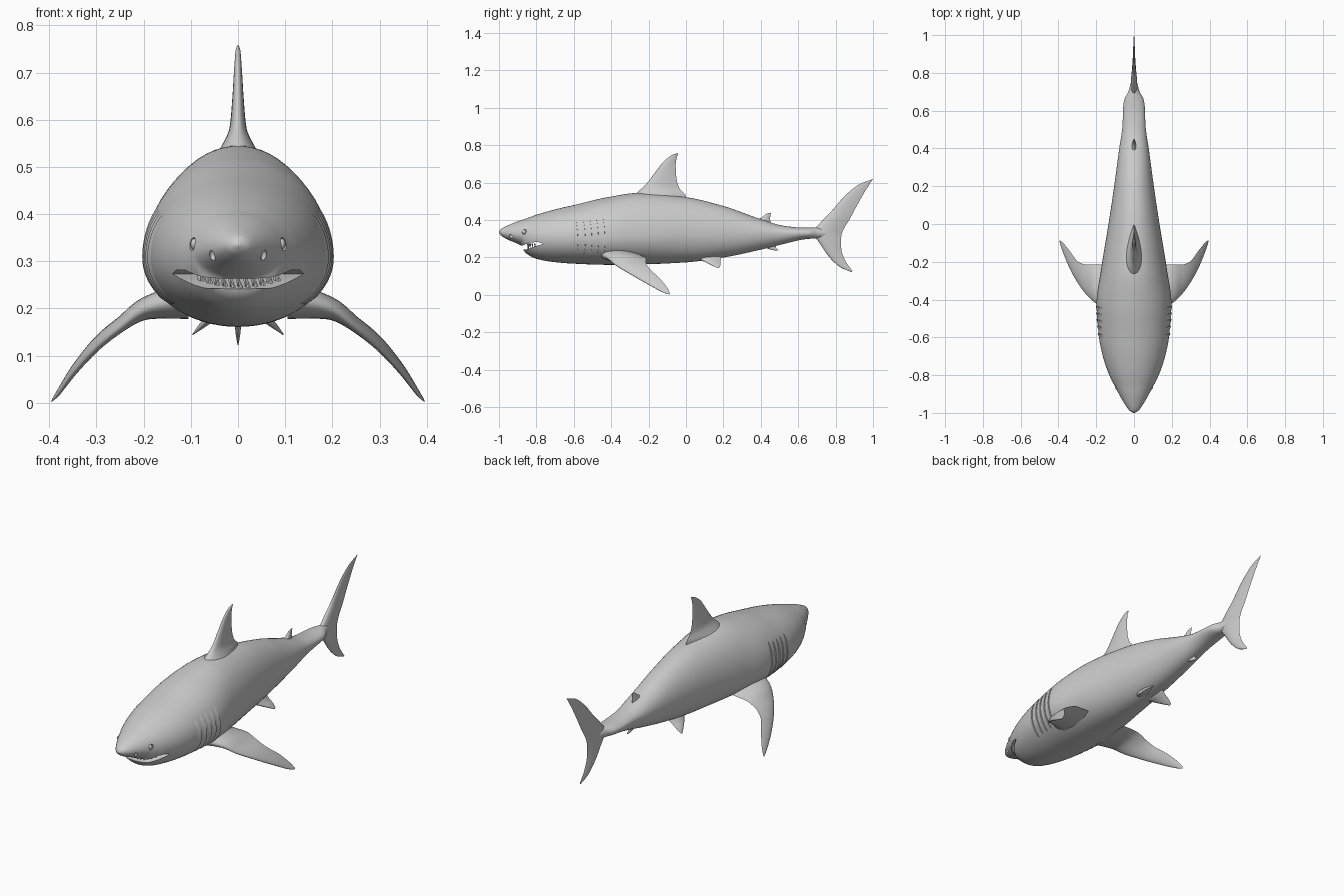
import bpy, bmesh
from math import sin, cos, pi, radians, sqrt
from mathutils import Vector

if "Cube" in bpy.data.objects:
    bpy.data.objects.remove(bpy.data.objects["Cube"])


def spline(keys, rows, t):
    """Monotone smooth interpolation of rows of numbers at t."""
    n = len(keys)
    i = max(k for k in range(n - 1) if k == 0 or keys[k] <= t)
    h = keys[i + 1] - keys[i]
    u = (t - keys[i]) / h
    out = []
    for col in zip(*rows):
        def slope(k):
            return (col[k + 1] - col[k]) / (keys[k + 1] - keys[k])

        def tangent(k):
            if k == 0 or k == n - 1:
                return slope(min(k, n - 2))
            a, b = slope(k - 1), slope(k)
            return 0 if a * b <= 0 else 2 * a * b / (a + b)
        out.append((2*u**3 - 3*u**2 + 1) * col[i] + (u**3 - 2*u**2 + u) * h * tangent(i)
                   + (3*u**2 - 2*u**3) * col[i + 1] + (u**3 - u**2) * h * tangent(i + 1))
    return out


def loft(name, rings, mirror=False, angle=40):
    """Closed skin over a list of point rings."""
    bm = bmesh.new()
    loops = [[bm.verts.new(p) for p in r] for r in rings]
    n = len(loops[0])
    for a, b in zip(loops, loops[1:]):
        for j in range(n):
            k = (j + 1) % n
            bm.faces.new((a[j], a[k], b[k], b[j]))
    bm.faces.new(loops[0])
    bm.faces.new(loops[-1])
    bmesh.ops.recalc_face_normals(bm, faces=bm.faces)
    return finish(name, bm, mirror, angle)


def finish(name, bm, mirror=False, angle=40):
    me = bpy.data.meshes.new(name)
    bm.to_mesh(me)
    bm.free()
    ob = bpy.data.objects.new(name, me)
    bpy.context.collection.objects.link(ob)
    if mirror:
        m = ob.modifiers.new("mirror", 'MIRROR')
        m.use_mirror_merge = False
    smooth(ob, angle)
    return ob


def smooth(ob, angle=40):
    bpy.ops.object.select_all(action='DESELECT')
    ob.select_set(True)
    bpy.context.view_layer.objects.active = ob
    bpy.ops.object.shade_smooth_by_angle(angle=radians(angle))


def cut(ob, cutter):
    smooth(ob)
    m = ob.modifiers.new("cut", 'BOOLEAN')
    m.object, m.operation, m.solver = cutter, 'DIFFERENCE', 'EXACT'
    bpy.ops.object.modifier_apply(modifier="cut")
    bpy.data.objects.remove(cutter)


# Body stations: y, top z, bottom z, half width, z of widest point
BODY = [(-1, .338, .332, .003, .335), (-.99, .352, .318, .022, .334), (-.96, .368, .299, .045, .331),
        (-.9, .393, .273, .08, .326), (-.877, .401, .26, .092, .323), (-.862, .406, .228, .1, .32),
        (-.8, .428, .193, .131, .312), (-.7, .457, .175, .165, .31), (-.6, .48, .167, .185, .31),
        (-.42, .522, .161, .198, .31), (-.25, .545, .163, .176, .315), (0, .522, .174, .135, .33),
        (.2, .475, .2, .105, .33), (.4, .405, .242, .078, .33), (.52, .37, .272, .061, .33),
        (.62, .36, .295, .057, .33), (.66, .36, .3, .051, .33), (.7, .36, .302, .03, .33),
        (.77, .345, .315, .012, .33), (.82, .333, .327, .004, .33)]
KEYS = [s[0] for s in BODY]


def skin(y, a, s=1.0):
    """Point on the body surface, scaled by s about the ring centre."""
    _, top, bot, w, zc = spline(KEYS, BODY, y)
    h = top - zc if sin(a) > 0 else zc - bot
    return Vector((s * w * cos(a), y, zc + s * h * sin(a)))


ys = sorted(set(KEYS + [-1 + 1.82 * i / 110 for i in range(111)] + [-.998, -.995, -.872, -.868]))
body = loft("body", [[skin(y, 2 * pi * j / 64) for j in range(64)] for y in ys])

# Mouth opening, a wedge cut through the head
wedge = [(-.96, .258), (-.875, .264), (-.83, .281), (-.79, .282), (-.762, .273),
         (-.80, .262), (-.85, .243), (-.96, .235)]
cut(body, loft("mouth_cutter", [[(x, y, z) for y, z in wedge] for x in (-.3, .3)]))


def ball(name, co, scale, mirror=True):
    bm = bmesh.new()
    bmesh.ops.create_uvsphere(bm, u_segments=20, v_segments=12, radius=1)
    for v in bm.verts:
        v.co = Vector(a * b for a, b in zip(v.co, scale)) + co
    return finish(name, bm, mirror)


# Nostrils and eye sockets, then eyes
for side in (-1, 1):
    for name, y, a, size in (("nostril", -.935, -.45, (.007, .012, .014)), ("socket", -.865, .2, (.008, .014, .015))):
        p = skin(y, a)
        p.x *= side
        cut(body, ball(name + "_cutter", p, size, False))
smooth(body, 40)
ball("eyes", skin(-.865, .2, .95), (.009, .011, .012))

# Gill flaps, wedge strips raised toward the rear
for i, y0 in enumerate((-.59, -.55, -.515, -.48, -.445)):
    rings = []
    for j in range(21):
        u = j / 20
        a = radians(-46 + 78 * u)
        e = sqrt(max(0, sin(pi * u)))
        y = y0 + .012 * sin(pi * u)
        rings.append([skin(y - .03, a, .985), skin(y, a, 1 + .032 * e - .005), skin(y + .002, a, .96)])
    loft(f"gill_flap_{i + 1}", rings, True, 30)

# Teeth, in curved rows above and below the opening
bm = bmesh.new()
for i in range(-5, 6):
    x = i * .016
    y = -.852 + 6 * x * x
    for z, r, h in ((.274, .008, -.03), (.243 + (y + .85) * .38, .005, .016)):
        if h > 0:
            x += .006
        base = [bm.verts.new((x + r * cos(k * pi / 2), y + .005 + .5 * r * sin(k * pi / 2), z)) for k in range(4)]
        tip = bm.verts.new((x, y + .007, z + h))
        bm.faces.new(base)
        for k in range(4):
            bm.faces.new((base[k], base[(k + 1) % 4], tip))
bmesh.ops.recalc_face_normals(bm, faces=bm.faces)
finish("teeth", bm, False, 20)


def fin(name, stations, mirror=False):
    """Airfoil loft. Station: leading point, trailing point, half thickness."""
    rows = [(*le, *te, t) for le, te, t in stations]
    keys = list(range(len(rows)))
    steps = 6 * (len(rows) - 1)
    pts = [spline(keys, rows, i / 6) for i in range(steps + 1)]
    us = [(k / 12) ** 2 for k in range(13)]
    mids = [(Vector(p[:3]) + Vector(p[3:6])) / 2 for p in pts]
    rings = []
    for i, p in enumerate(pts):
        le, te = Vector(p[:3]), Vector(p[3:6])
        span = mids[min(i + 1, steps)] - mids[max(i - 1, 0)]
        nrm = (te - le).cross(span).normalized()
        half = [2.6 * p[6] * sqrt(u) * (1 - u) for u in us]
        upper = [le.lerp(te, u) + nrm * h for u, h in zip(us, half)]
        lower = [le.lerp(te, u) - nrm * h for u, h in zip(us, half)]
        rings.append(upper + lower[-2:0:-1])
    return loft(name, rings, mirror, 50)


def flat(rows):
    """Stations for an upright fin on the centre plane: yL, zL, yT, zT, thickness."""
    return [((0, a, b), (0, c, d), t) for a, b, c, d, t in rows]


fin("dorsal_fin", flat([(-.30, .51, .0, .505, .06), (-.255, .553, -.002, .532, .034),
                        (-.215, .59, -.035, .57, .018), (-.165, .655, -.052, .63, .012),
                        (-.115, .718, -.055, .695, .008), (-.07, .75, -.048, .74, .005),
                        (-.045, .758, -.042, .755, .002)]))

fin("tail_fin", flat([(1.0, .62, .996, .614, .001), (.93, .593, .955, .55, .004), (.85, .53, .91, .47, .007),
                      (.78, .45, .872, .40, .011), (.715, .382, .842, .35, .016), (.68, .335, .83, .31, .017),
                      (.72, .268, .83, .25, .014), (.775, .192, .848, .19, .009), (.83, .145, .873, .15, .005),
                      (.885, .122, .89, .128, .001)]))

fin("second_dorsal_fin", flat([(.37, .395, .455, .38, .014), (.41, .418, .45, .405, .008),
                               (.43, .434, .452, .428, .004), (.448, .438, .456, .437, .001)]))

fin("anal_fin", flat([(.38, .27, .48, .28, .012), (.43, .25, .48, .257, .007),
                      (.462, .24, .488, .246, .004), (.488, .236, .495, .24, .001)]))

fin("pectoral_fins", [((.11, -.47, .225), (.11, -.22, .205), .04), ((.195, -.425, .2), (.195, -.215, .2), .024),
                      ((.25, -.375, .158), (.25, -.215, .178), .014), ((.3, -.305, .115), (.295, -.2, .145), .011),
                      ((.35, -.21, .06), (.342, -.14, .088), .008), ((.385, -.12, .012), (.38, -.095, .03), .004),
                      ((.395, -.09, .002), (.393, -.086, .01), .001)], True)

fin("pelvic_fins", [((.03, .06, .2), (.03, .19, .205), .02), ((.06, .1, .178), (.055, .185, .182), .01),
                    ((.08, .135, .16), (.075, .185, .166), .006), ((.096, .168, .144), (.095, .18, .147), .001)], True)
